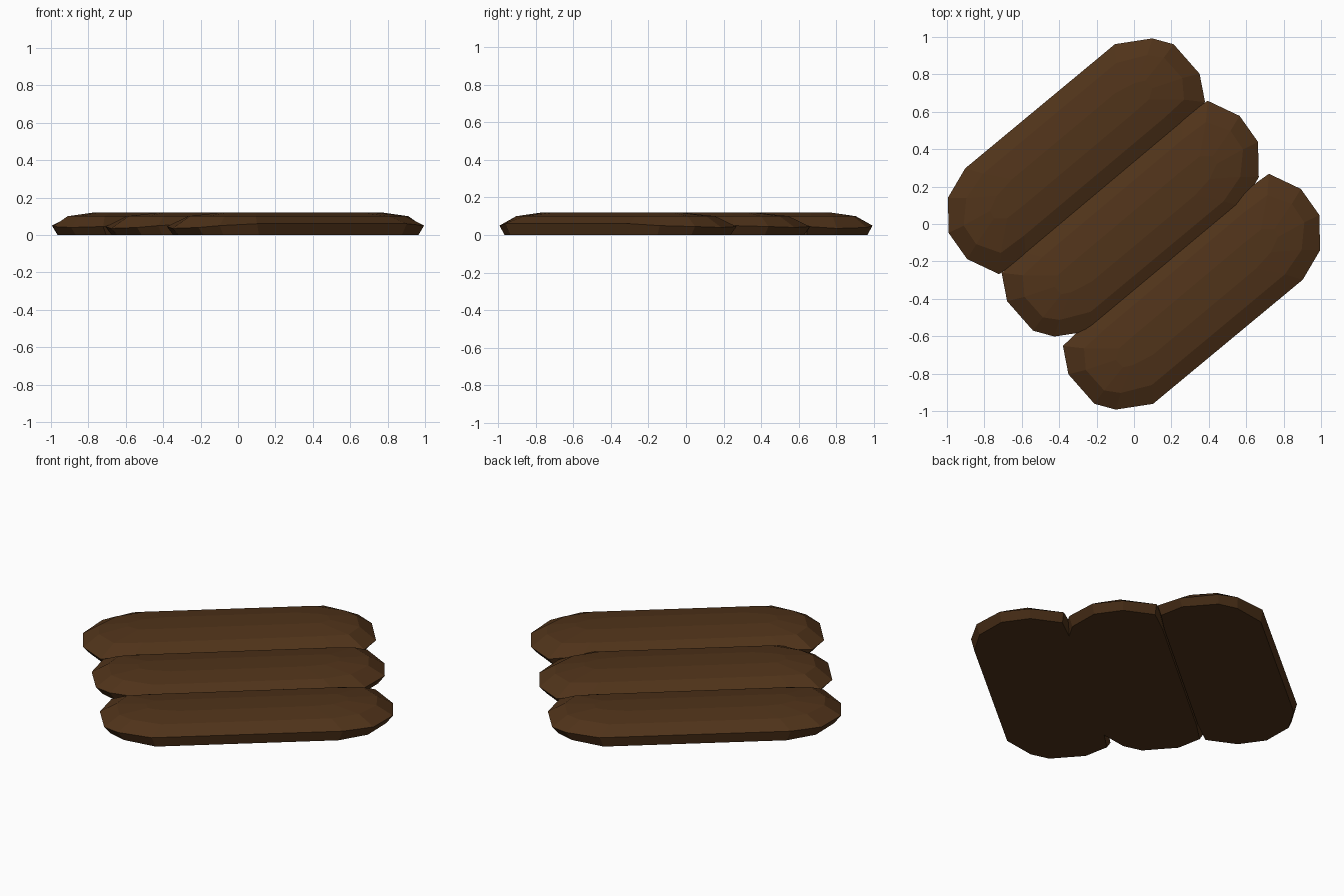
import bpy, bmesh, math
from mathutils import Matrix

if "Cube" in bpy.data.objects:
    bpy.data.objects.remove(bpy.data.objects["Cube"])

soil = bpy.data.materials.new("soil_brown")
soil.diffuse_color = (0.08, 0.033, 0.01, 1)
soil.use_nodes = True
soil.node_tree.nodes["Principled BSDF"].inputs["Base Color"].default_value = soil.diffuse_color

# widest outline of one mound: along, across, height
OUTLINE = [
    (0.55, 0.285, 0.06), (0.725, 0.272, 0.045), (0.804, 0.10, 0.04),
    (0.79, -0.07, 0.045), (0.672, -0.217, 0.05), (0.50, -0.278, 0.06),
    (-0.54, -0.272, 0.06), (-0.713, -0.167, 0.05), (-0.78, -0.07, 0.04),
    (-0.785, 0.14, 0.035), (-0.71, 0.275, 0.045), (-0.55, 0.285, 0.06),
]


def mound(name, offset, turned):
    bm = bmesh.new()
    # rings: inset base, widest outline, shoulder, flat crest
    levels = [(0.955, 0.95, 0.0), (1, 1, None), (0.89, 0.70, 0.10), (0.69, 0.26, 0.12)]
    rings = [[bm.verts.new((u * su, v * sv, h if z is None else z))
              for u, v, h in OUTLINE] for su, sv, z in levels]
    n = len(OUTLINE)
    for low, high in zip(rings, rings[1:]):
        for i in range(n):
            j = (i + 1) % n
            bm.faces.new((low[i], low[j], high[j], high[i]))
    bm.faces.new(rings[0])
    bm.faces.new(rings[-1])
    bmesh.ops.recalc_face_normals(bm, faces=bm.faces)
    # place beside its neighbours, then swing the whole row diagonally
    spin = Matrix.Rotation(math.pi if turned else 0, 4, "Z")
    bm.transform(Matrix.Rotation(math.radians(40), 4, "Z")
                 @ Matrix.Translation((0, offset, 0)) @ spin)
    mesh = bpy.data.meshes.new(name)
    bm.to_mesh(mesh)
    bm.free()
    mesh.materials.append(soil)
    bpy.context.collection.objects.link(bpy.data.objects.new(name, mesh))


# three soil ridges side by side
mound("back_soil_ridge", 0.53, True)
mound("middle_soil_ridge", -0.02, False)
mound("front_soil_ridge", -0.53, False)
